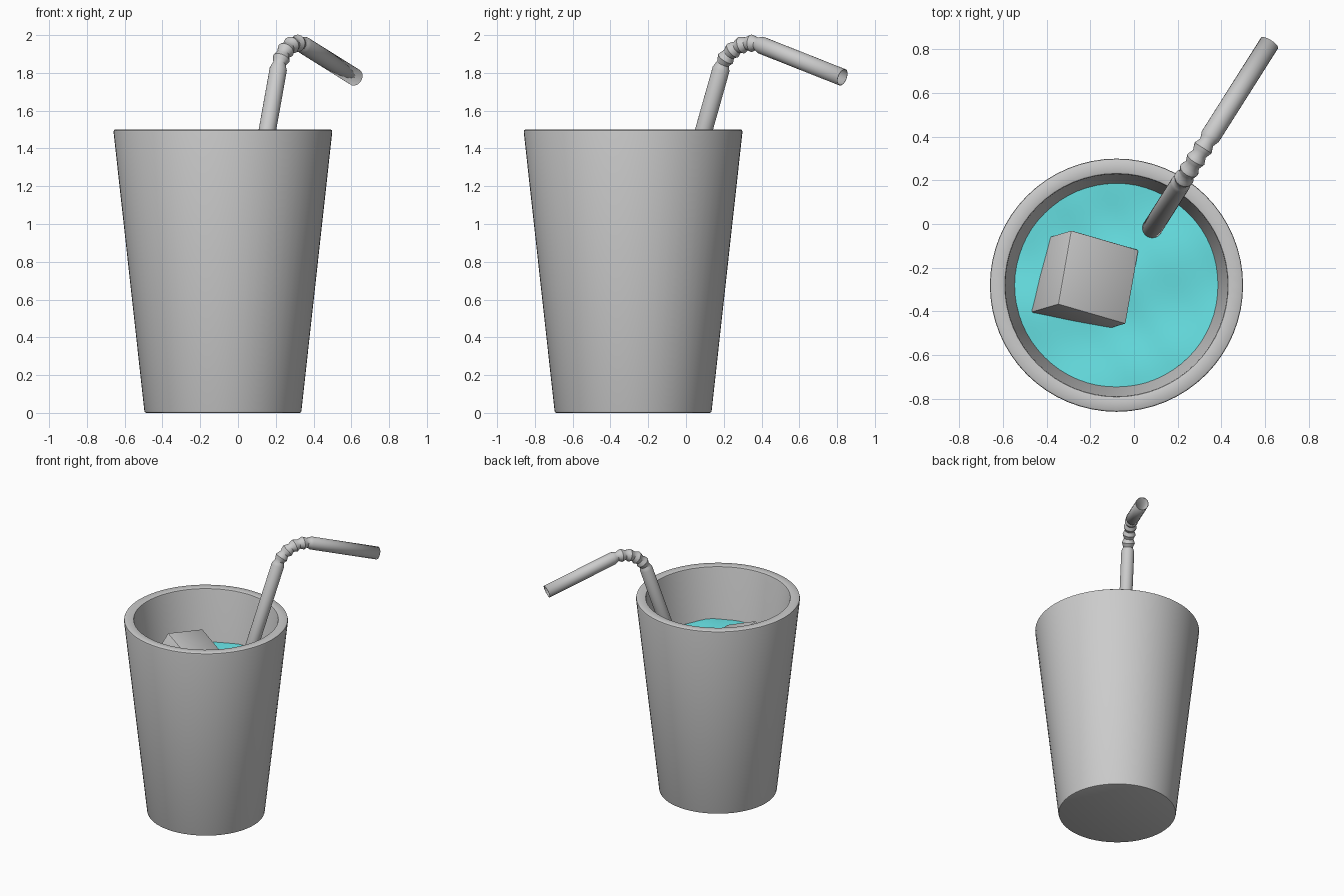
import bpy, bmesh, math
from mathutils import Vector, Matrix

if "Cube" in bpy.data.objects:
    bpy.data.objects.remove(bpy.data.objects["Cube"])

CX, CY = -0.08, -0.28   # cup axis


def make_object(name, bm, angle=35):
    bmesh.ops.recalc_face_normals(bm, faces=bm.faces[:])
    me = bpy.data.meshes.new(name)
    bm.to_mesh(me)
    bm.free()
    ob = bpy.data.objects.new(name, me)
    bpy.context.collection.objects.link(ob)
    bpy.ops.object.select_all(action='DESELECT')
    ob.select_set(True)
    bpy.context.view_layer.objects.active = ob
    bpy.ops.object.shade_smooth_by_angle(angle=math.radians(angle))
    return ob


def bridge(bm, a, b):
    n = len(a)
    for i in range(n):
        j = (i + 1) % n
        bm.faces.new((a[i], a[j], b[j], b[i]))


def lathe(profile, sides, height=None):
    """Rings around the cup axis, first and last ring capped."""
    bm = bmesh.new()
    rings = []
    for r, z in profile:
        ring = []
        for i in range(sides):
            t = 2 * math.pi * i / sides
            x, y = r * math.cos(t), r * math.sin(t)
            dz = height(x, y) if height and z > 1 else 0
            ring.append(bm.verts.new((CX + x, CY + y, z + dz)))
        rings.append(ring)
    for a, b in zip(rings, rings[1:]):
        bridge(bm, a, b)
    bm.faces.new(rings[0])
    bm.faces.new(rings[-1])
    return bm


# Cup: tapered wall with softened rim and foot
make_object("cup", lathe([
    (0.405, 0), (0.413, 0.003), (0.416, 0.012), (0.579, 1.487), (0.577, 1.496),
    (0.571, 1.5), (0.518, 1.5), (0.511, 1.497), (0.508, 1.488),
    (0.355, 0.09), (0.345, 0.08)], 64))


# Drink: volume with a gently rippled surface
def ripple(x, y):
    return (0.007 * math.sin(11 * x + 4 * y) + 0.006 * math.sin(13 * y - 5 * x + 1)
            + 0.003 * math.sin(23 * x + 17 * y))


surface = [(0.466 * (1 - k / 14), 1.1) for k in range(14)]
liquid = make_object("liquid", lathe([(0.353, 0.085)] + surface, 64, ripple), 60)
mat = bpy.data.materials.new("liquid_blue")
mat.diffuse_color = (0.14, 0.78, 0.8, 1)
mat.use_nodes = True
mat.node_tree.nodes["Principled BSDF"].inputs["Base Color"].default_value = mat.diffuse_color
liquid.data.materials.append(mat)

# Ice cube: tilted, floating half out of the drink
S = 0.355
a = Vector((0.31, -0.09, -0.147)).normalized()
b = Vector((0.06, 0.34, -0.083))
b = (b - a * a.dot(b)).normalized()
c = a.cross(b)
centre = Vector((-0.347, -0.368, 1.352)) + (a + b - c) * S / 2
rot = Matrix((a, b, c)).transposed().to_4x4()
bm = bmesh.new()
bmesh.ops.create_cube(bm, size=S, matrix=Matrix.Translation(centre) @ rot)
bmesh.ops.bevel(bm, geom=bm.edges[:], offset=0.008, segments=2, profile=0.5,
                affect='EDGES')
make_object("ice_cube", bm)

# Straw: path in a vertical plane, as (distance, height, tangent angle, radius)
RAD, BEND, RIDGES, STEPS = 0.046, 0.2, 5, 4
A0, A1 = math.radians(71.5), math.radians(-18.5)
h0, z0 = 0.24, 1.82
hc, zc = h0 + BEND * math.sin(A0), z0 - BEND * math.cos(A0)
path = [(h0 - 1.7 / math.tan(A0), z0 - 1.7, A0, RAD)]
n = RIDGES * STEPS
for i in range(n + 1):
    ang = A0 + (A1 - A0) * i / n
    r = RAD - 0.006 * (1 - math.cos(2 * math.pi * i / STEPS))
    path.append((hc - BEND * math.sin(ang), zc + BEND * math.cos(ang), ang, r))
he, ze = path[-1][:2]
path.append((1.0, ze + (1.0 - he) * math.tan(A1), A1, RAD))

out = Vector((0.535, 0.845, 0)).normalized()
side = Vector((-out.y, out.x, 0))
bm = bmesh.new()
prev = None
for h, z, ang, r in path:
    up = Vector((0, 0, math.cos(ang))) - out * math.sin(ang)
    p = Vector((0.085, -0.017, z)) + out * h
    ring = [bm.verts.new(p + (side * math.cos(t) + up * math.sin(t)) * r)
            for t in (2 * math.pi * k / 24 for k in range(24))]
    if prev:
        bridge(bm, prev, ring)
    prev = ring
straw = make_object("straw", bm)
wall = straw.modifiers.new("wall", 'SOLIDIFY')
wall.thickness = 0.004
wall.offset = -1
